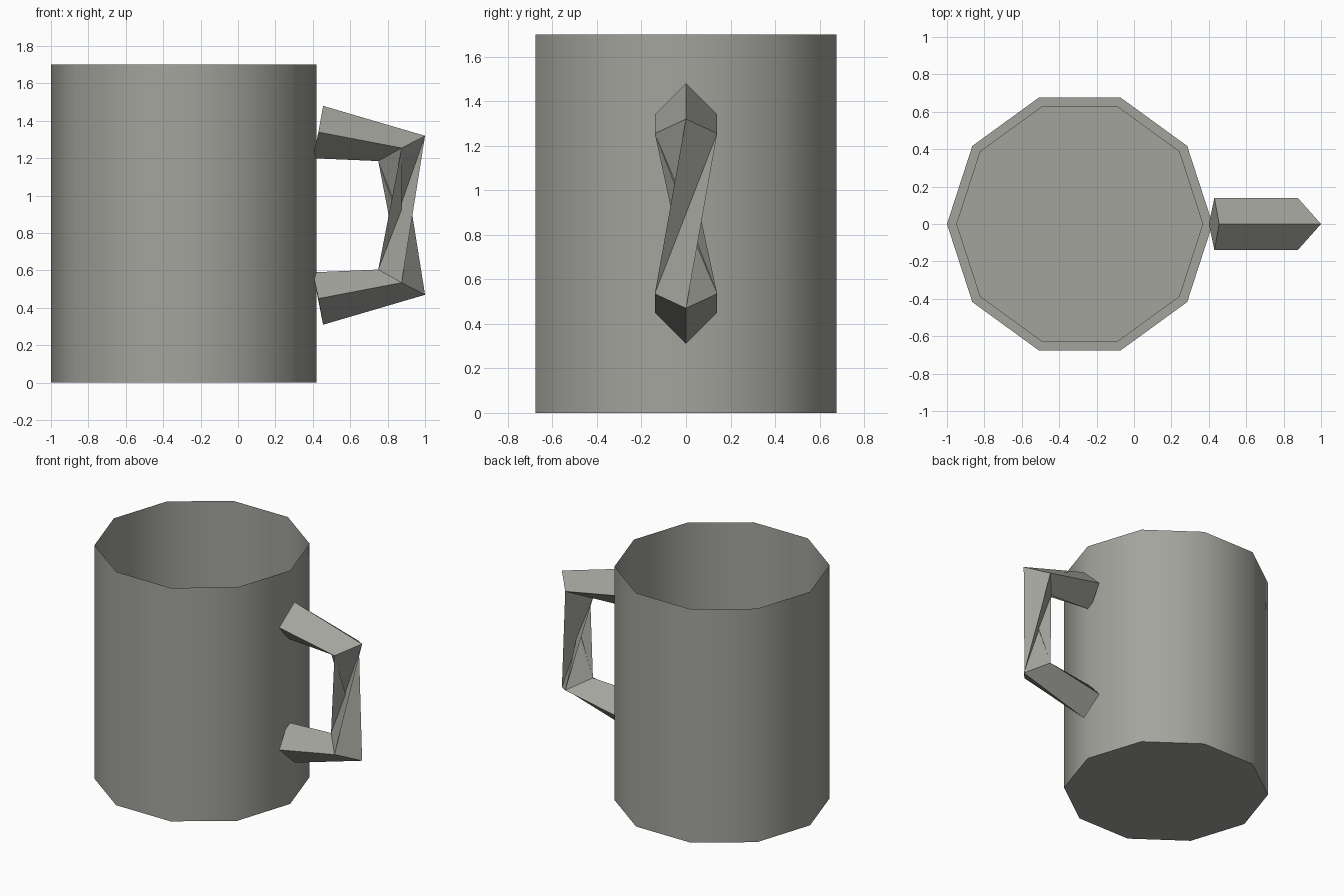
import bpy, bmesh, math

if "Cube" in bpy.data.objects:
    bpy.data.objects.remove(bpy.data.objects["Cube"])

CX, R, H, SIDES = -0.29, 0.71, 1.70, 10

stone = bpy.data.materials.new("warm grey")
stone.diffuse_color = (0.37, 0.37, 0.34, 1)
stone.use_nodes = True
stone.node_tree.nodes["Principled BSDF"].inputs["Base Color"].default_value = stone.diffuse_color


def finish(bm, name):
    bmesh.ops.recalc_face_normals(bm, faces=bm.faces)
    mesh = bpy.data.meshes.new(name)
    bm.to_mesh(mesh)
    bm.free()
    mesh.materials.append(stone)
    obj = bpy.data.objects.new(name, mesh)
    bpy.context.collection.objects.link(obj)
    return obj


def decagon(bm, radius, z):
    return [bm.verts.new((CX + radius * math.cos(math.tau * i / SIDES),
                          radius * math.sin(math.tau * i / SIDES), z))
            for i in range(SIDES)]


# Cup body: thin smooth-shaded ten-sided wall with a flat base
bm = bmesh.new()
low, high = decagon(bm, R, 0), decagon(bm, R, H)
bm.faces.new(low[::-1])
for i in range(SIDES):
    j = (i + 1) % SIDES
    bm.faces.new((low[i], low[j], high[j], high[i])).smooth = True
for e in bm.edges:
    if all(v.co.z < 0.01 for v in e.verts):
        e.smooth = False
finish(bm, "cup_body")

# Inner floor: slightly raised disc inside the cup
bm = bmesh.new()
bm.faces.new(decagon(bm, R - 0.05, 0.02))
floor = finish(bm, "inner_floor")
if floor.data.polygons[0].normal.z < 0:
    floor.data.flip_normals()

# Handle: diamond section swept through four stations, twisted in the grip
# each station: outer (x, z), side (x, z), inner (x, z)
stations = [((0.455, 1.48), (0.43, 1.34), (0.40, 1.20)),
            ((1.00, 1.32), (0.875, 1.255), (0.75, 1.185)),
            ((1.00, 0.47), (0.875, 0.535), (0.75, 0.605)),
            ((0.455, 0.31), (0.43, 0.45), (0.40, 0.59))]
W = 0.14
bm = bmesh.new()
rings = []
for o, s, i in stations:
    pts = ((o[0], 0, o[1]), (s[0], W, s[1]), (i[0], 0, i[1]), (s[0], -W, s[1]))
    rings.append([bm.verts.new(p) for p in pts])
for n, (a, b) in enumerate(zip(rings, rings[1:])):
    for k in range(4):
        m = (k + 1) % 4
        if n == 1:  # grip: each corner joins the previous one below
            bm.faces.new((a[k], a[m], b[k - 1]))
            bm.faces.new((a[m], b[k], b[k - 1]))
        else:
            bm.faces.new((a[k], a[m], b[m], b[k]))
bm.faces.new(rings[0][::-1])
bm.faces.new(rings[-1])
finish(bm, "handle")
